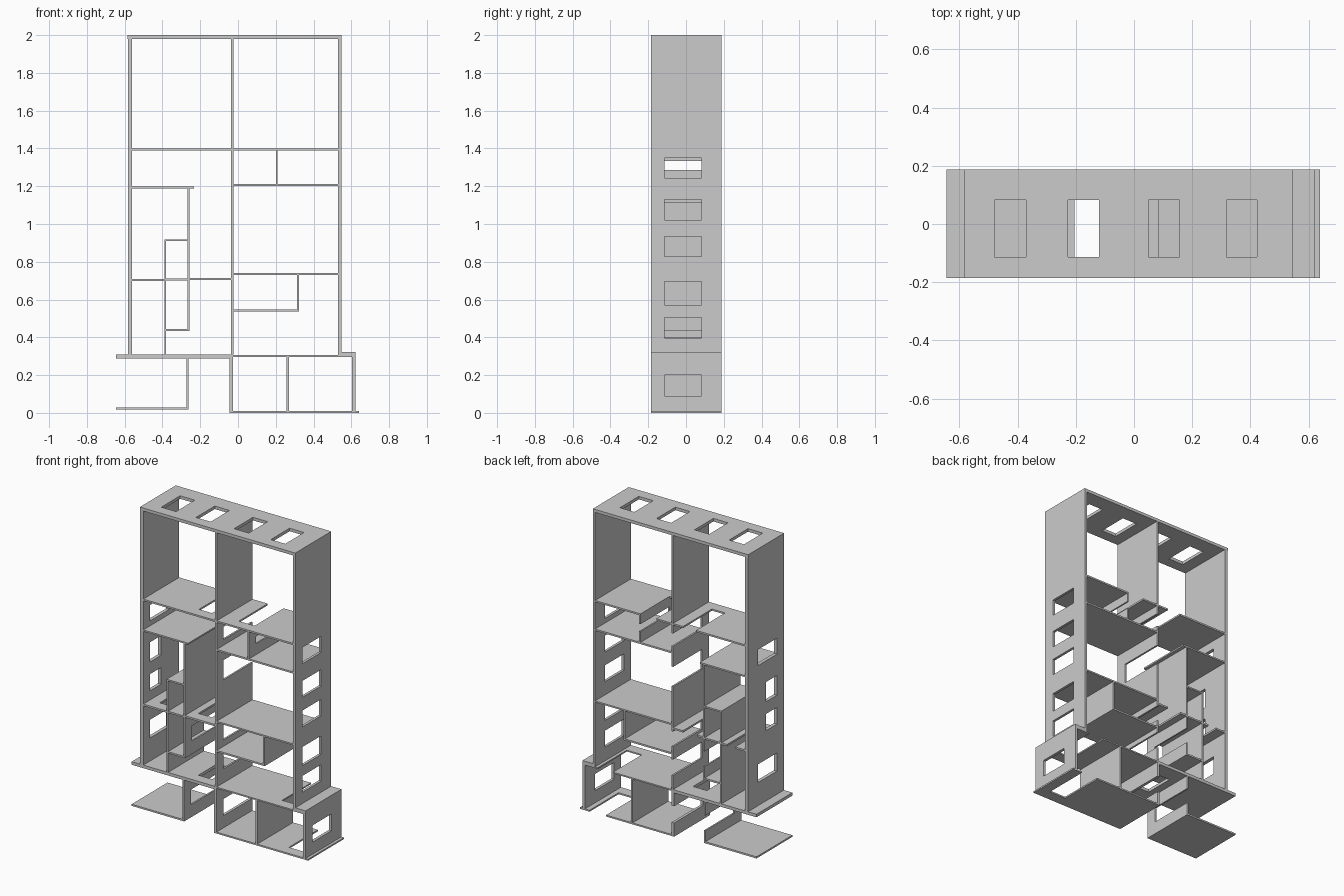
import bpy, bmesh
from mathutils import Vector

if "Cube" in bpy.data.objects:
    bpy.data.objects.remove(bpy.data.objects["Cube"])

YF, YB = -0.185, 0.188      # front and back of the unit
HF, HB = -0.113, 0.083      # front and back of the windows


def sheet(name, u0, u1, w0, w1, axis, holes=()):
    """Flat panel along y. axis 'x': shelf, u is x and w is z. axis 'z': wall, u is z and w is x.
    Each hole is (u0, u1, y0, y1); a hole reaching YB is a notch open at the back."""
    us = sorted({u0, u1, *[h[0] for h in holes], *[h[1] for h in holes]})
    ys = sorted({YF, YB, *[h[2] for h in holes], *[h[3] for h in holes]})

    def point(u, y):
        return (u, y, w0) if axis == 'x' else (w0, y, u)

    bm = bmesh.new()
    grid = {}
    for a, b in zip(us, us[1:]):
        for c, d in zip(ys, ys[1:]):
            mu, my = (a + b) / 2, (c + d) / 2
            if any(h[0] < mu < h[1] and h[2] < my < h[3] for h in holes):
                continue
            corners = []
            for k in ((a, c), (b, c), (b, d), (a, d)):
                if k not in grid:
                    grid[k] = bm.verts.new(point(*k))
                corners.append(grid[k])
            bm.faces.new(corners)
    # give the outline its thickness
    ext = bmesh.ops.extrude_face_region(bm, geom=bm.faces[:], use_keep_orig=True)
    move = Vector((0, 0, w1 - w0)) if axis == 'x' else Vector((w1 - w0, 0, 0))
    bmesh.ops.translate(bm, vec=move,
                        verts=[g for g in ext['geom'] if isinstance(g, bmesh.types.BMVert)])
    bmesh.ops.recalc_face_normals(bm, faces=bm.faces[:])
    me = bpy.data.meshes.new(name)
    bm.to_mesh(me)
    bm.free()
    ob = bpy.data.objects.new(name, me)
    bpy.context.collection.objects.link(ob)
    return ob


def shelf(name, x0, x1, z0, z1, holes=()):
    return sheet(name, x0, x1, z0, z1, 'x', holes)


def wall(name, x0, x1, z0, z1, holes=()):
    return sheet(name, z0, z1, x0, x1, 'z', holes)


def windows(*spans):
    return [(a, b, HF, HB) for a, b in spans]


def notches(*spans):
    return [(a, b, HF, YB) for a, b in spans]


# outer frame with windows
shelf("top_panel", -0.585, 0.547, 1.98, 2.0,
      windows((-0.48, -0.372), (-0.227, -0.12), (0.05, 0.157), (0.318, 0.423)))
wall("right_wall", 0.53, 0.547, 0.305, 1.98,
     windows((0.397, 0.505), (0.572, 0.695), (0.827, 0.935), (1.022, 1.13), (1.243, 1.35)))
wall("left_wall", -0.583, -0.56, 0.308, 1.98,
     windows((0.46, 0.58), (1.23, 1.335))
     + [(0.77, 0.88, HF, 0.0), (0.96, 1.09, HF, 0.0)])

# tall centre divider
wall("centre_divider", -0.037, -0.025, 0.308, 1.98,
     notches((0.4, 0.505), (0.59, 0.69), (0.985, 1.115), (1.25, 1.335)))

# right column
shelf("upper_right_shelf", -0.025, 0.53, 1.39, 1.401, notches((0.085, 0.2)))
wall("upper_right_partition", 0.2, 0.21, 1.213, 1.39, notches((1.285, 1.333)))
shelf("middle_right_shelf", -0.025, 0.53, 1.202, 1.213)
shelf("lower_right_shelf", -0.025, 0.53, 0.73, 0.74)
wall("hanging_partition", 0.313, 0.323, 0.548, 0.73)
shelf("hanging_shelf", -0.025, 0.323, 0.537, 0.548)

# left column
shelf("upper_left_shelf", -0.56, -0.037, 1.39, 1.401, notches((-0.205, -0.11)))
shelf("middle_left_shelf", -0.56, -0.233, 1.188, 1.198)
wall("tall_left_partition", -0.267, -0.257, 0.71, 1.188)
shelf("small_left_shelf", -0.39, -0.267, 0.909, 0.919)
wall("inner_left_partition_upper", -0.39, -0.38, 0.71, 0.909)
wall("inner_left_partition_lower", -0.39, -0.38, 0.308, 0.7)
shelf("left_shelf_outer", -0.56, -0.38, 0.698, 0.71, notches((-0.49, -0.43)))
shelf("left_shelf_middle", -0.38, -0.257, 0.7, 0.711)
shelf("left_shelf_inner", -0.257, -0.037, 0.703, 0.715, notches((-0.21, -0.11)))
wall("short_left_partition", -0.267, -0.257, 0.445, 0.7, notches((0.52, 0.62)))
shelf("short_left_shelf", -0.38, -0.257, 0.434, 0.445)

# base, left side
shelf("left_base_plate", -0.645, -0.027, 0.288, 0.308, windows((-0.21, -0.11)))
wall("left_base_partition", -0.273, -0.262, 0.028, 0.288, notches((0.1, 0.2)))
shelf("left_foot_plate", -0.645, -0.262, 0.017, 0.028)

# base, right side
wall("centre_base_wall", -0.045, -0.027, 0.01, 0.288, notches((0.09, 0.2)))
shelf("right_base_plate", -0.027, 0.603, 0.297, 0.306, notches((0.4, 0.51)))
wall("base_partition", 0.258, 0.27, 0.01, 0.297)
wall("base_end_wall", 0.603, 0.622, 0.01, 0.323, windows((0.09, 0.2)))
shelf("base_end_cap", 0.547, 0.603, 0.306, 0.323)
shelf("bottom_plate", -0.045, 0.64, 0.0, 0.01, notches((0.45, 0.57)))
